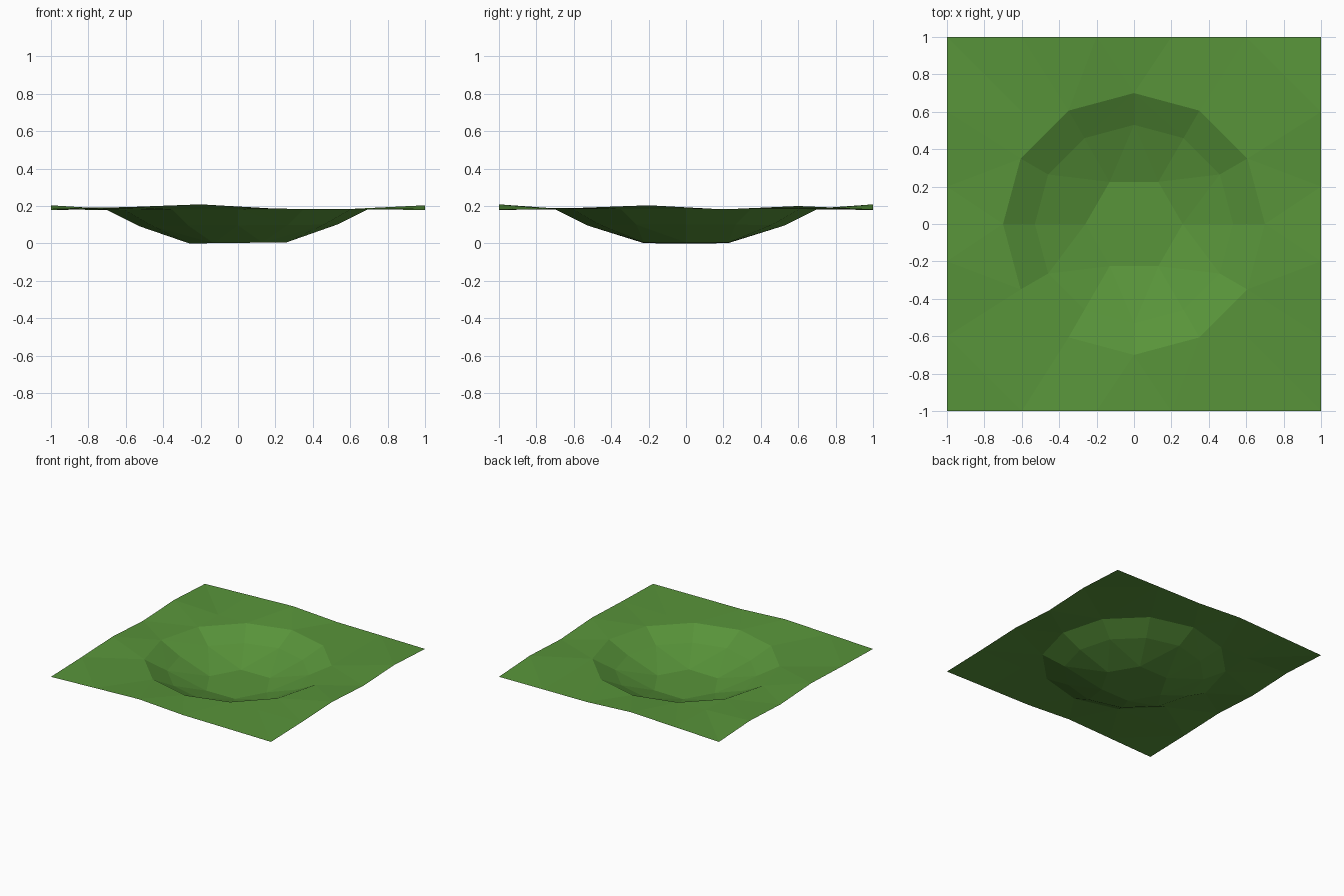
import bpy, math
from mathutils import Vector
from mathutils.geometry import delaunay_2d_cdt

if "Cube" in bpy.data.objects:
    bpy.data.objects.remove(bpy.data.objects["Cube"])

grass = bpy.data.materials.new("grass_green")
grass.diffuse_color = (0.098, 0.296, 0.042, 1)
grass.use_nodes = True
grass.node_tree.nodes["Principled BSDF"].inputs["Base Color"].default_value = grass.diffuse_color

pts, edges = [], []          # (x, y, z) points and fixed edges


def add_loop(loop):
    """Append a closed loop of points and fix its edges."""
    s, n = len(pts), len(loop)
    pts.extend(loop)
    edges.extend((s + i, s + (i + 1) % n) for i in range(n))


def ring(n, r, z, tilt=0.0):
    """Regular ring, slightly tilted along x."""
    return [(r * math.cos(2 * math.pi * i / n), r * math.sin(2 * math.pi * i / n),
             z + tilt * math.cos(2 * math.pi * i / n)) for i in range(n)]


# tile border: gently wavy, opposite sides match so tiles join
steps = (-1, -0.6, -0.2, 0.2, 0.6, 1)
wave_x = (0.18, 0.195, 0.21, 0.187, 0.184, 0.18)
wave_y = (0.18, 0.19, 0.205, 0.183, 0.201, 0.18)
front = [(x, -1, z) for x, z in zip(steps, wave_x)]
right = [(1, y, z) for y, z in zip(steps, wave_y)]
back = [(x, 1, z) for x, z in zip(steps, wave_x)][::-1]
left = [(-1, y, z) for y, z in zip(steps, wave_y)][::-1]
add_loop(front[:-1] + right[:-1] + back[:-1] + left[:-1])

# pond hollow: rim, slope break and floor
add_loop(ring(12, 0.70, 0.183, 0.003))
add_loop(ring(12, 0.53, 0.098, 0.004))
add_loop(ring(6, 0.26, 0.004, 0.003))

# flat ground between the border and the rim
pts += [(sx * 0.6, sy * 0.6, 0.185) for sx in (-1, 1) for sy in (-1, 1)]

# triangulate in plan, then lift to the heights
co, _, faces, orig, _, _ = delaunay_2d_cdt(
    [Vector(p[:2]) for p in pts], edges, [], 0, 1e-5)
low = min(p[2] for p in pts)
verts = [(c.x, c.y, pts[o[0]][2] - low) for c, o in zip(co, orig)]
mesh = bpy.data.meshes.new("ground_hollow")
mesh.from_pydata(verts, [], faces)
mesh.materials.append(grass)
mesh.update()
bpy.context.collection.objects.link(bpy.data.objects.new("ground_hollow", mesh))
